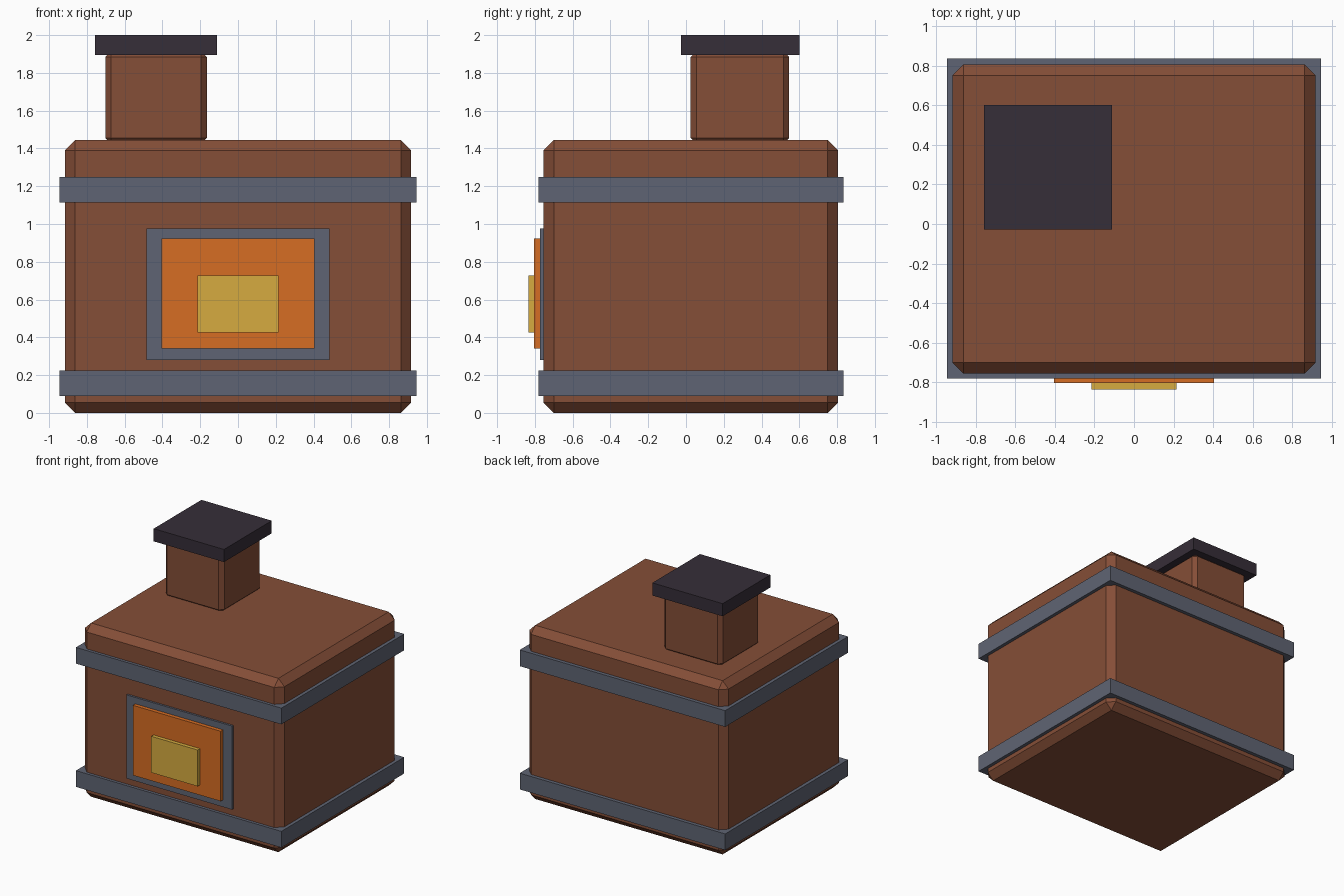
import bpy
from mathutils import Vector

cube = bpy.data.objects.get("Cube")
if cube:
    bpy.data.objects.remove(cube, do_unlink=True)


def material(name, srgb):
    """Flat material from an sRGB hex colour, stored as linear values."""
    rgb = [int(srgb[i:i + 2], 16) / 255 for i in (0, 2, 4)]
    lin = [c / 12.92 if c <= 0.04045 else ((c + 0.055) / 1.055) ** 2.4 for c in rgb]
    mat = bpy.data.materials.new(name)
    mat.use_nodes = True
    mat.diffuse_color = (*lin, 1)
    bsdf = mat.node_tree.nodes["Principled BSDF"]
    bsdf.inputs["Base Color"].default_value = (*lin, 1)
    bsdf.inputs["Roughness"].default_value = 0.9
    return mat


brick = material("brick brown", "854E37")
iron = material("iron grey", "5F6473")
soot = material("soot black", "362E38")
ember = material("ember orange", "D66D23")
flame = material("flame yellow", "D6AB40")


def box(name, low, high, mat, bevel=0):
    """Box between two corners, with an optional chamfer on every edge."""
    low, high = Vector(low), Vector(high)
    bpy.ops.mesh.primitive_cube_add(size=1, location=(low + high) / 2)
    obj = bpy.context.object
    obj.name = obj.data.name = name
    obj.scale = high - low
    bpy.ops.object.transform_apply(location=False, rotation=False, scale=True)
    obj.data.materials.append(mat)
    if bevel:
        mod = obj.modifiers.new("chamfer", 'BEVEL')
        mod.width = bevel
        mod.segments = 1
    return obj


# Chamfered brick body
box("furnace_body", (-0.917, -0.755, 0), (0.917, 0.805, 1.445), brick, 0.055)

# Iron bands around the body
for name, z in (("lower_band", 0.09), ("upper_band", 1.115)):
    box(name, (-0.945, -0.78, z), (0.945, 0.835, z + 0.135), iron)

# Chimney and its cap
box("chimney", (-0.702, 0.025, 1.425), (-0.165, 0.545, 1.915), brick, 0.03)
box("chimney_cap", (-0.757, -0.027, 1.895), (-0.11, 0.6, 2), soot)

# Firebox opening: stepped plates on the front
box("firebox_frame", (-0.485, -0.772, 0.28), (0.485, -0.74, 0.975), iron)
box("firebox_embers", (-0.404, -0.804, 0.34), (0.404, -0.74, 0.922), ember)
box("firebox_flame", (-0.214, -0.835, 0.425), (0.214, -0.74, 0.727), flame)
